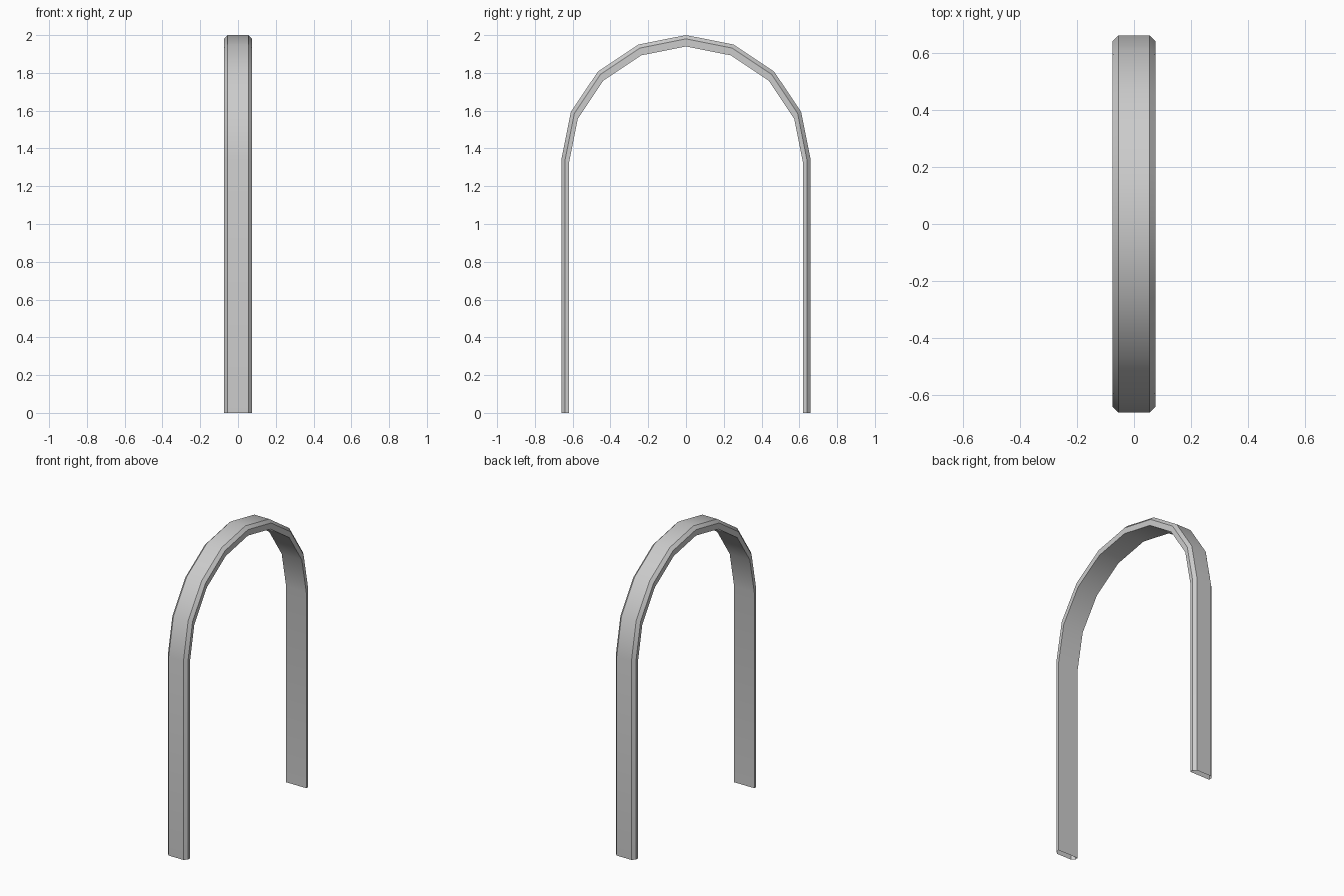
import bpy, bmesh
from math import cos, sin, pi

if "Cube" in bpy.data.objects:
    bpy.data.objects.remove(bpy.data.objects["Cube"])

# Cross-section corners: (x, arch radius, height of arch centre)
section = [(-0.075, 0.62, 1.32), (-0.075, 0.64, 1.34), (-0.055, 0.66, 1.34),
           (0.055, 0.66, 1.34), (0.075, 0.64, 1.34), (0.075, 0.62, 1.32)]
SEGMENTS = 8


def arch_path(x, r, zc):
    """Leg foot, half-circle, leg foot."""
    pts = [(x, r, 0)]
    for i in range(SEGMENTS + 1):
        a = pi * i / SEGMENTS
        pts.append((x, r * cos(a), zc + r * sin(a)))
    return pts + [(x, -r, 0)]


# Skin neighbouring paths into a chamfered band, open at the feet
bm = bmesh.new()
paths = [[bm.verts.new(p) for p in arch_path(*s)] for s in section]
for k, a in enumerate(paths):
    b = paths[(k + 1) % len(paths)]
    for i in range(len(a) - 1):
        bm.faces.new((a[i], a[i + 1], b[i + 1], b[i]))
bmesh.ops.recalc_face_normals(bm, faces=bm.faces[:])

mesh = bpy.data.meshes.new("arch_band")
bm.to_mesh(mesh)
bm.free()
arch = bpy.data.objects.new("arch_band", mesh)
bpy.context.collection.objects.link(arch)

# Smooth along the curve, sharp at the chamfers
bpy.context.view_layer.objects.active = arch
arch.select_set(True)
bpy.ops.object.shade_smooth_by_angle(angle=pi / 6)
